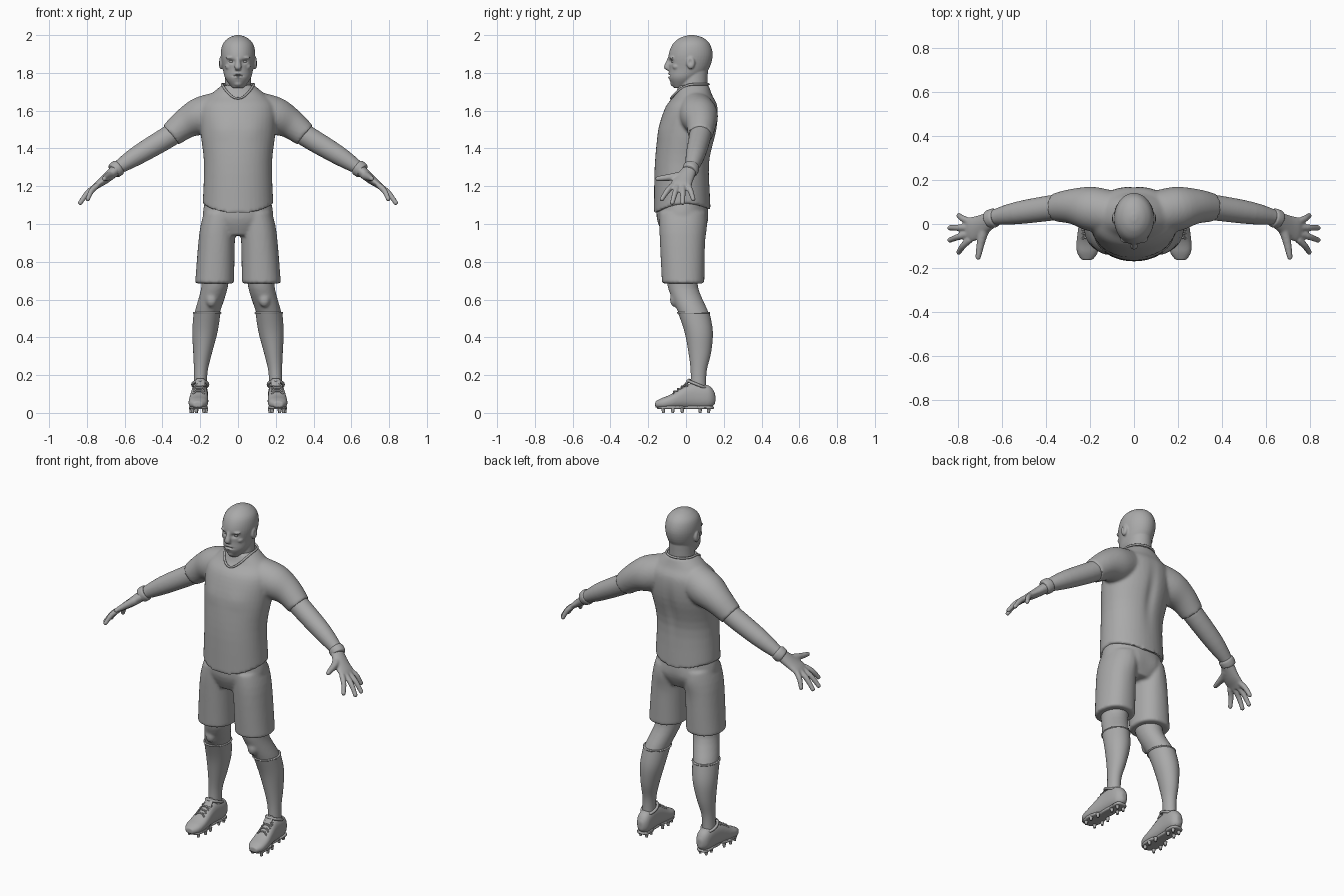
import bpy, bmesh, math
from mathutils import Vector, Matrix

old = bpy.data.objects.get("Cube")
if old:
    bpy.data.objects.remove(old)

grey = bpy.data.materials.new("plain grey")
grey.use_nodes = True
grey.diffuse_color = (.4, .4, .4, 1)
grey.node_tree.nodes["Principled BSDF"].inputs["Base Color"].default_value = grey.diffuse_color
X, Y, Z = Matrix.Identity(3)
SIDES = (1, -1)


def refine(rings, steps=4):
    """Smoothly interpolate between neighbouring rings."""
    last = len(rings) - 1
    out = []
    for i in range(last):
        before, start, end, after = (rings[max(0, min(last, i + k))] for k in range(-1, 3))
        leave, arrive = (end - before) / 2, (after - start) / 2
        for s in range(steps):
            t = s / steps
            ease = t * t * (3 - 2 * t)
            out.append(start.lerp(end, ease) + leave * t * (1 - t) ** 2 - arrive * t * t * (1 - t))
    return out + [rings[last]]


def loft(bm, rings, ref=X, axis=None, power=2, seg=40):
    """Skin rings of (x, y, z, radius along ref, radius across); one radius means round."""
    rings = refine([Vector((*r, r[-1])[:5]) for r in rings])
    points = [Vector(r[:3]) for r in rings]
    loops = []
    for i, ring in enumerate(rings):
        ahead, behind = points[min(i + 1, len(points) - 1)], points[max(i - 1, 0)]
        along = axis or (ahead - behind).normalized()
        u = (ref - along * ref.dot(along)).normalized()
        v = along.cross(u)
        loop = []
        for k in range(seg):
            c, s = math.cos(math.tau * k / seg), math.sin(math.tau * k / seg)
            a = math.copysign(abs(c) ** (2 / power), c) * ring[3]
            b = math.copysign(abs(s) ** (2 / power), s) * ring[4]
            loop.append(bm.verts.new(points[i] + u * a + v * b))
        loops.append(loop)
    for lower, upper in zip(loops, loops[1:]):
        for k in range(seg):
            bm.faces.new((lower[k], lower[k - 1], upper[k - 1], upper[k]))
    bm.faces.new(loops[0])
    bm.faces.new(reversed(loops[-1]))


def ball(bm, centre, size):
    matrix = Matrix.Translation(centre) @ Matrix.Diagonal((*size, 1))
    bmesh.ops.create_uvsphere(bm, u_segments=24, v_segments=16, radius=1, matrix=matrix)


def dab(mesh, centre, size, push):
    """Push the surface softly around a point, and around its mirror image."""
    for side in SIDES if centre[0] else SIDES[:1]:
        for v in mesh.vertices:
            local = Vector((v.co.x * side, v.co.y, v.co.z)) - Vector(centre)
            weight = math.exp(-sum((d / s) ** 2 for d, s in zip(local, size)))
            v.co += Vector((push[0] * side, push[1], push[2])) * weight


def add_object(name, data, mirror):
    ob = bpy.data.objects.new(name, data)
    bpy.context.collection.objects.link(ob)
    data.materials.append(grey)
    if mirror:
        ob.modifiers.new("mirror", "MIRROR").use_mirror_merge = False
    return ob


def finish(name, bm, mirror=False, voxel=0, dabs=()):
    """Turn the pieces into an object; a voxel size fuses them into one skin."""
    bmesh.ops.recalc_face_normals(bm, faces=bm.faces)
    mesh = bpy.data.meshes.new(name)
    bm.to_mesh(mesh)
    bm.free()
    ob = add_object(name, mesh, False)
    if voxel:
        fuse = ob.modifiers.new("fuse", "REMESH")
        fuse.mode, fuse.voxel_size = "VOXEL", voxel
        soften = ob.modifiers.new("soften", "SMOOTH")
        soften.factor, soften.iterations = .5, 4
        graph = bpy.context.evaluated_depsgraph_get()
        ob.data = bpy.data.meshes.new_from_object(ob.evaluated_get(graph))
        ob.modifiers.clear()
        ob.data.materials.clear()
        ob.data.materials.append(grey)
    for centre, size, push in dabs:
        dab(ob.data, centre, size, push)
    if mirror:
        ob.modifiers.new("mirror", "MIRROR").use_mirror_merge = False


def cords(name, paths, radius, closed=False, mirror=False):
    """Round cords through lists of points."""
    curve = bpy.data.curves.new(name, "CURVE")
    curve.dimensions, curve.bevel_depth, curve.use_fill_caps = "3D", radius, True
    for path in paths:
        spline = curve.splines.new("POLY")
        spline.points.add(len(path) - 1)
        for point, co in zip(spline.points, path):
            point.co = (*co, 1)
        spline.use_cyclic_u = closed
    add_object(name, curve, mirror)


def turn(count):
    return [(math.cos(math.tau * k / count), math.sin(math.tau * k / count)) for k in range(count)]


# Shirt: torso with a dipped hem, fused with the sleeves
bm = bmesh.new()
loft(bm, [(0, -.02, 1.11, .187, .15), (0, -.02, 1.32, .18, .145), (0, .01, 1.5, .2, .155),
          (0, .03, 1.62, .2, .138), (0, .04, 1.68, .15, .1), (0, .04, 1.735, .085, .08)], axis=Z, power=2.1)
for v in bm.verts:
    fade = max(0, 1.25 - v.co.z) / .14
    v.co.z -= 2 * v.co.y ** 2 * fade
for s in SIDES:
    loft(bm, [(s * .1, .05, 1.6, .1), (s * .2, .07, 1.57, .1), (s * .28, .08, 1.53, .08),
              (s * .355, .075, 1.47, .065)], ref=Y)
finish("shirt", bm, voxel=.009, dabs=[((0, .16, 1.42), (.03, .06, .15), (0, -.012, 0)),
                                      ((.09, -.15, 1.5), (.07, .05, .05), (0, -.005, 0))])

# Collar: a ring that drops to a V at the front
cords("collar", [[(.085 * c, .04 + (.08 if s > 0 else .12) * s, 1.74 - .075 * max(0, -s) ** 2)
                  for c, s in turn(32)]], .006, closed=True)

# Shorts: hips and two legs fused
bm = bmesh.new()
loft(bm, [(0, -.02, 1.14, .17, .13), (0, -.02, 1.03, .185, .135), (0, -.02, .94, .12, .1)], axis=Z)
for s in SIDES:
    loft(bm, [(s * .09, -.02, 1.06, .09, .12), (s * .11, -.02, .95, .095, .12),
              (s * .124, -.015, .685, .103, .112)], axis=Z, power=2.2)
finish("shorts", bm, voxel=.009, dabs=[((.08, .1, 1), (.06, .05, .07), (0, .012, 0))])

# Bare knees
bm = bmesh.new()
loft(bm, [(.12, -.02, .76, .075, .085), (.125, -.015, .66, .07, .08), (.163, .04, .53, .067, .08),
          (.17, .06, .47, .06, .07)], axis=Z)
ball(bm, (.14, -.06, .6), (.03, .025, .04))
finish("knees", bm, mirror=True, voxel=.008)

# Socks and their rolled cuffs
bm = bmesh.new()
loft(bm, [(.163, .04, .535, .071, .084), (.175, .067, .43, .067, .075), (.187, .073, .32, .05, .06),
          (.197, .067, .22, .036, .042), (.2, .065, .12, .035, .042)], axis=Z)
finish("socks", bm, mirror=True)
cords("sock_cuffs", [[(.163 + .07 * c, .04 + .083 * s, .53) for c, s in turn(32)]], .005, True, True)


# Boots: the foot drifts outward toward the toe
def foot(y):
    return .205 - .05 * y


bm = bmesh.new()
boot = [(.155, .075, .016, .026), (.12, .085, .04, .06), (.02, .09, .044, .066),
        (-.08, .06, .052, .038), (-.13, .05, .047, .028), (-.163, .045, .025, .015)]
loft(bm, [(foot(y), y, z, wide, tall) for y, z, wide, tall in boot], axis=-Y, power=2.4)
finish("boots", bm, mirror=True, voxel=.006)

bm = bmesh.new()
for y, wide, deep in ((.1, .04, .05), (.03, .034, .06), (-.08, .05, .075)):
    loft(bm, [(foot(y), y, z, wide, deep) for z in (.02, .036)], axis=Z, power=2.6)
finish("soles", bm, mirror=True, voxel=.006)

bm = bmesh.new()
for y, spread in ((.12, .02), (.075, .02), (-.02, .035), (-.07, .04), (-.12, .03)):
    for s in SIDES:
        place = Matrix.Translation((foot(y) + s * spread, y, .013))
        bmesh.ops.create_cone(bm, cap_ends=True, segments=12, radius1=.007, radius2=.011,
                              depth=.026, matrix=place)
finish("studs", bm, mirror=True)

# Boot openings, tongues and crossed laces
cords("boot_collars", [[(.2 + .04 * c, .06 + .05 * s, .15 - .02 * s) for c, s in turn(24)]], .008, True, True)
bm = bmesh.new()
loft(bm, [(.2, -.01, .14, .026, .008), (.2, .01, .165, .025, .007), (.2, .02, .18, .02, .005)])
finish("tongues", bm, mirror=True)
laces = []
for row in range(4):
    y, z = -.02 * row, .155 - .013 * row
    for s in SIDES:
        laces.append([(foot(y) + .03 * t, y + .007 * s * t, z - .016 * t ** 4) for t in (-1, -.5, .5, 1)])
cords("laces", laces, .004, mirror=True)

# Arms, palms, fanned fingers and thumbs fused
bm = bmesh.new()
loft(bm, [(.29, .08, 1.52, .055), (.36, .075, 1.467, .058), (.53, .05, 1.365, .051),
          (.64, .03, 1.295, .034)], ref=Y)
loft(bm, [(.63, .03, 1.3, .034, .032), (.7, -.01, 1.24, .05, .025), (.74, -.025, 1.21, .056, .019),
          (.76, -.03, 1.19, .05, .013)], ref=Y)
for k in range(4):
    fan = k - 1.5
    base = Vector((.745, -.03 + .027 * fan, 1.205))
    tip = Vector((.84 - .02 * fan ** 2, -.045 + .055 * fan, 1.11 + .01 * fan ** 2))
    knuckle = base.lerp(tip, .5) + Vector((.006, 0, .006))
    loft(bm, [(*base, .016), (*knuckle, .015), (*tip, .012)], ref=Y, seg=16)
    ball(bm, tip, [.013] * 3)
thumb_tip = (.708, -.15, 1.24)
loft(bm, [(.67, -.01, 1.26, .024), (.69, -.06, 1.25, .021), (*thumb_tip, .013)], seg=16)
ball(bm, thumb_tip, [.013] * 3)
finish("arms_and_hands", bm, mirror=True, voxel=.0055)

# Wristbands
bm = bmesh.new()
loft(bm, [(.627, .03, 1.304, .037), (.635, .028, 1.298, .043), (.655, .022, 1.283, .042),
          (.66, .02, 1.279, .036)], ref=Y)
finish("wristbands", bm, mirror=True)

# Head: skull, neck and face fused, then eye sockets, mouth and ears pressed in
bm = bmesh.new()
loft(bm, [(0, -.03, 1.72, .03, .035), (0, -.01, 1.77, .067, .08), (0, .015, 1.82, .08, .105),
          (0, .024, 1.89, .091, .117), (0, .028, 1.95, .082, .1), (0, .03, 1.985, .05, .062),
          (0, .03, 2, .012, .015)], axis=Z)
loft(bm, [(0, .045, 1.64, .085, .08), (0, .04, 1.72, .071, .073), (0, .043, 1.82, .066, .074)], axis=Z)
loft(bm, [(0, -.083, 1.88, .011, .014), (0, -.1, 1.83, .018, .017), (0, -.09, 1.813, .013, .01)],
     axis=Z, seg=16)
for z in (1.794, 1.777):
    ball(bm, (0, -.08, z), (.025, .015, .008))
ball(bm, (0, -.058, 1.745), (.026, .025, .02))
for s in SIDES:
    ball(bm, (s * .034, -.07, 1.88), (.03, .018, .009))
    ball(bm, (s * .047, -.05, 1.833), (.022, .022, .018))
    ball(bm, (s * .09, .025, 1.853), (.013, .023, .033))
finish("head", bm, voxel=.0045, dabs=[((.033, -.085, 1.86), (.017, .03, .011), (0, .013, 0)),
                                      ((0, -.09, 1.785), (.024, .03, .004), (0, .012, 0)),
                                      ((.105, .022, 1.858), (.012, .01, .016), (-.008, 0, 0))])
bm = bmesh.new()
ball(bm, (.034, -.063, 1.861), (.015, .014, .011))
finish("eyes", bm, mirror=True)

# Smooth shading that keeps hems and edges crisp
bpy.ops.object.select_all(action="DESELECT")
for ob in bpy.context.scene.objects:
    if ob.type == "MESH":
        ob.select_set(True)
        bpy.context.view_layer.objects.active = ob
bpy.ops.object.shade_smooth_by_angle(angle=math.radians(45))
